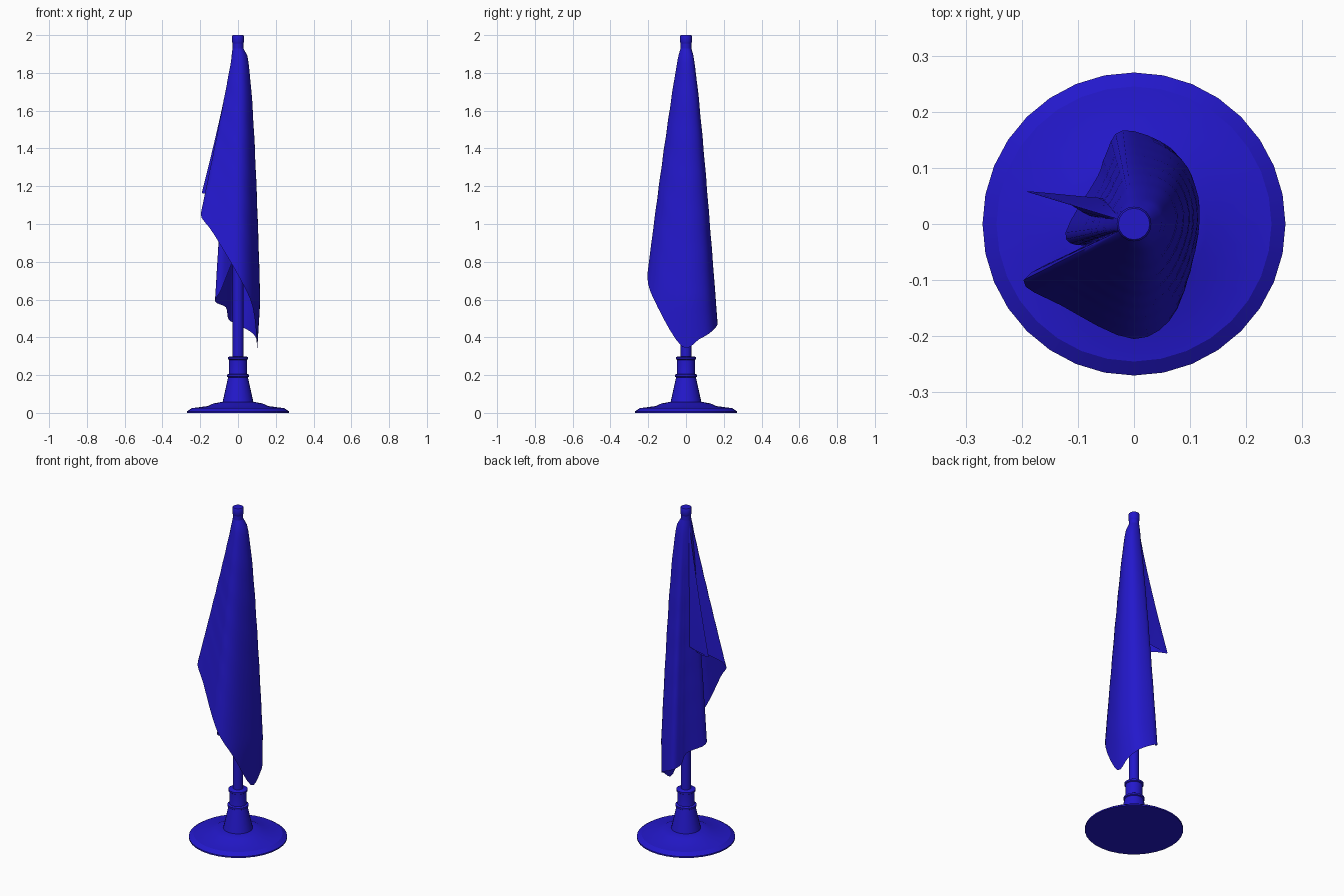
import bpy, math
from mathutils import Vector

if "Cube" in bpy.data.objects:
    bpy.data.objects.remove(bpy.data.objects["Cube"])

blue = bpy.data.materials.new("blue")
blue.diffuse_color = (0.017, 0.009, 0.6, 1)
blue.use_nodes = True
blue.node_tree.nodes["Principled BSDF"].inputs["Base Color"].default_value = blue.diffuse_color


def make(name, verts, faces, angle=35):
    me = bpy.data.meshes.new(name)
    me.from_pydata(verts, [], faces)
    ob = bpy.data.objects.new(name, me)
    bpy.context.collection.objects.link(ob)
    me.materials.append(blue)
    bpy.ops.object.select_all(action='DESELECT')
    ob.select_set(True)
    bpy.context.view_layer.objects.active = ob
    bpy.ops.object.mode_set(mode='EDIT')
    bpy.ops.mesh.select_all(action='SELECT')
    bpy.ops.mesh.normals_make_consistent(inside=False)
    bpy.ops.object.mode_set(mode='OBJECT')
    bpy.ops.object.shade_smooth_by_angle(angle=math.radians(angle))
    return ob


def lathe(name, profile, n, angle=35):
    """Revolve (radius, z) points about z and cap both ends."""
    verts = [(r * math.cos(2 * math.pi * i / n), r * math.sin(2 * math.pi * i / n), z)
             for r, z in profile for i in range(n)]
    faces = [(j * n + i, j * n + (i + 1) % n, (j + 1) * n + (i + 1) % n, (j + 1) * n + i)
             for j in range(len(profile) - 1) for i in range(n)]
    last = (len(profile) - 1) * n
    faces += [tuple(range(n))[::-1], tuple(range(last, last + n))]
    return make(name, verts, faces, angle)


def spline(pts, steps):
    """Catmull-Rom through points of any dimension."""
    out = []
    for i in range(len(pts) - 1):
        a, b, c, d = pts[max(i - 1, 0)], pts[i], pts[i + 1], pts[min(i + 2, len(pts) - 1)]
        for k in range(steps):
            t = k / steps
            out.append([0.5 * (2 * q + (r - p) * t + (2 * p - 5 * q + 4 * r - s) * t * t
                               + (3 * q - p - 3 * r + s) * t ** 3)
                        for p, q, r, s in zip(a, b, c, d)])
    return out + [list(pts[-1])]


def drape(name, hem, ripple=0.0, rows=40, steps=4):
    """Cloth falling from the pole top to a hem of (x, y, z, flare exponent)."""
    cols = spline(hem, steps)
    verts = []
    for x, y, z, p in cols:
        r = max(math.hypot(x, y), 0.001)
        top = Vector((x / r * 0.029, y / r * 0.029, 1.93))
        for j in range(rows + 1):
            s = j / rows
            f = s ** p
            k = 1 + ripple * math.sin(s * 45) * (1 - s)
            h = top.z + (z - top.z) * s
            # the right side curls back in near its lowest corner
            curl = 1 - 0.7 * max(0, 0.6 - h) if x > 0 else 1
            verts.append(((top.x + (x - top.x) * f) * k * curl,
                          (top.y + (y - top.y) * f) * k, h))
    m = rows + 1
    faces = [(i * m + j, i * m + j + 1, (i + 1) * m + j + 1, (i + 1) * m + j)
             for i in range(len(cols) - 1) for j in range(rows)]
    return make(name, verts, faces, 60)


# Stand: flared foot, tapered socket, two rings
lathe("base", [(0.27, 0), (0.27, 0.008), (0.245, 0.025), (0.16, 0.036), (0.13, 0.05),
               (0.085, 0.058)], 32, 25)
lathe("socket", [(0.082, 0.055), (0.052, 0.19), (0.047, 0.21), (0.047, 0.28), (0.047, 0.295)], 24)
for i, (r, z) in enumerate([(0.058, 0.197), (0.053, 0.289)]):
    lathe(f"ring_{i + 1}", [(r - 0.008, z - 0.01), (r, z - 0.005), (r, z + 0.005),
                            (r - 0.008, z + 0.01)], 24)

# Pole and cap
lathe("pole", [(0.028, 0.28), (0.028, 1.965)], 16)
lathe("pole_cap", [(0.028, 1.955), (0.031, 1.962), (0.031, 1.995), (0.028, 2.0)], 16)

# Main cloth: front fold, round the right side, to the back left panel
drape("flag_cloth", [
    (-0.03, -0.005, 1.15, 1.0), (-0.10, -0.045, 1.12, 1.0), (-0.197, -0.10, 1.055, 1.07),
    (-0.13, -0.145, 0.95, 0.97), (0.0, -0.205, 0.73, 0.86), (0.08, -0.15, 0.56, 0.65),
    (0.122, -0.02, 0.35, 0.44), (0.116, 0.07, 0.39, 0.45), (0.075, 0.135, 0.43, 0.6),
    (-0.02, 0.167, 0.475, 0.78), (-0.052, 0.12, 0.50, 0.8), (-0.065, 0.085, 0.56, 0.8),
    (-0.122, -0.015, 0.59, 0.85), (-0.09, -0.038, 0.65, 0.8), (-0.03, -0.01, 0.8, 0.8)], 0.012)

# Loose corner flap sticking out to the left
drape("flag_flap", [
    (-0.01, 0.042, 1.20, 1.0), (-0.10, 0.05, 1.175, 1.1), (-0.192, 0.058, 1.165, 1.2),
    (-0.13, 0.043, 1.155, 1.15), (-0.08, 0.015, 1.15, 1.0), (-0.03, 0.0, 1.15, 1.0)])
